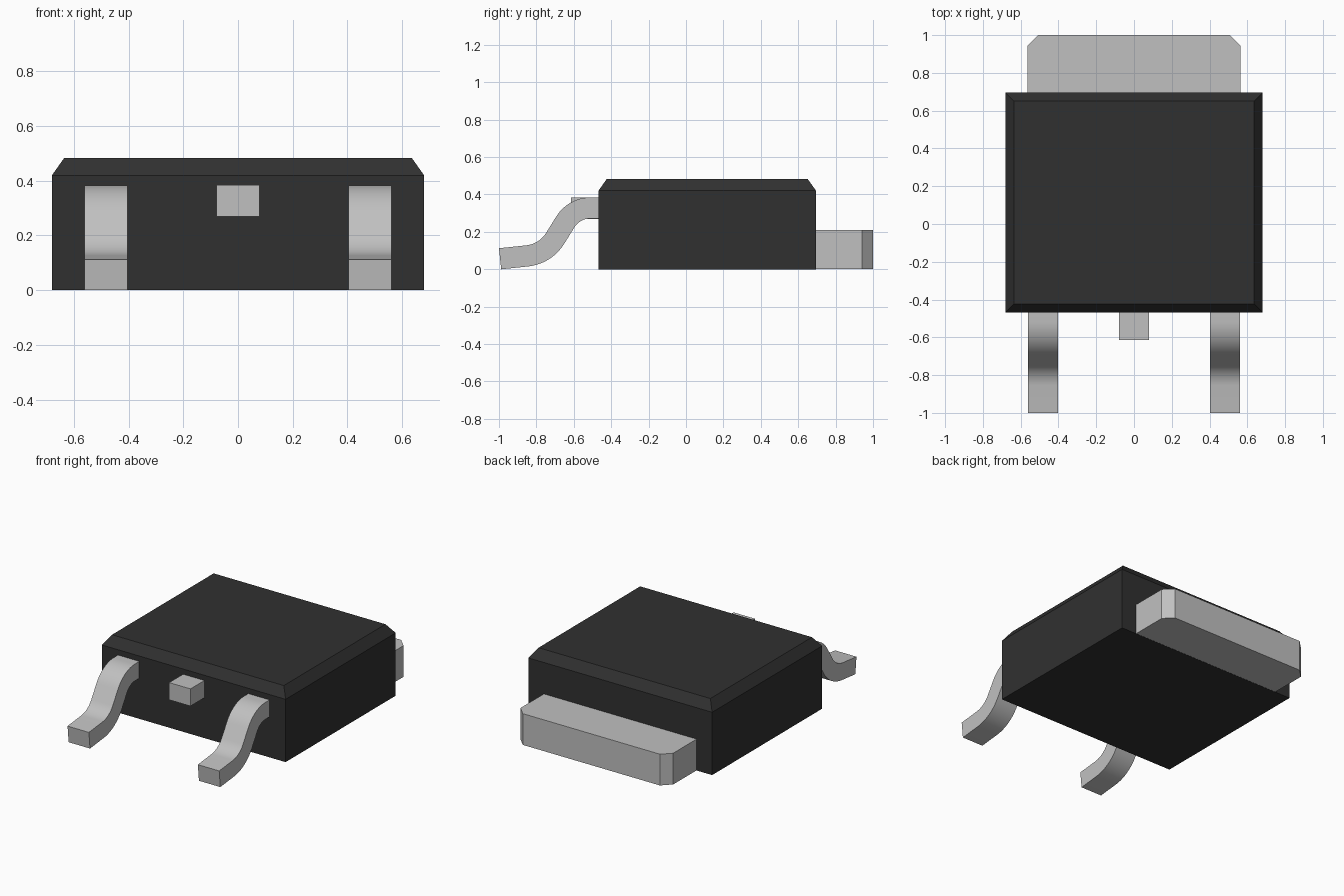
import bpy, bmesh
from math import sin, cos, radians
from mathutils import Vector

cube = bpy.data.objects.get("Cube")
if cube:
    bpy.data.objects.remove(cube, do_unlink=True)


def material(name, rgb):
    m = bpy.data.materials.new(name)
    m.use_nodes = True
    m.diffuse_color = (*rgb, 1)
    m.node_tree.nodes["Principled BSDF"].inputs["Base Color"].default_value = (*rgb, 1)
    return m


BLACK = material("black plastic", (0.03, 0.03, 0.03))
METAL = material("light grey metal", (0.53, 0.53, 0.53))


def prism(name, outline, offset, mat, top_inset=None):
    """Extrude a closed outline by an offset; optionally add a chamfered cap (width, height)."""
    bm = bmesh.new()
    base = bm.faces.new([bm.verts.new(p) for p in outline])
    out = bmesh.ops.extrude_face_region(bm, geom=[base])
    bmesh.ops.translate(bm, verts=[v for v in out["geom"] if isinstance(v, bmesh.types.BMVert)],
                        vec=Vector(offset))
    if top_inset:
        cap = next(f for f in out["geom"] if isinstance(f, bmesh.types.BMFace))
        bmesh.ops.recalc_face_normals(bm, faces=bm.faces[:])
        bmesh.ops.inset_region(bm, faces=[cap], thickness=top_inset[0])
        bmesh.ops.translate(bm, verts=cap.verts[:], vec=(0, 0, top_inset[1]))
    bmesh.ops.recalc_face_normals(bm, faces=bm.faces[:])
    mesh = bpy.data.meshes.new(name)
    bm.to_mesh(mesh)
    bm.free()
    mesh.materials.append(mat)
    ob = bpy.data.objects.new(name, mesh)
    bpy.context.collection.objects.link(ob)
    return ob


# Plastic body with chamfered top rim
prism("body", [(-0.68, -0.468, 0), (0.68, -0.468, 0), (0.68, 0.695, 0), (-0.68, 0.695, 0)],
      (0, 0, 0.42), BLACK, top_inset=(0.063, 0.063))

# Rear metal tab with clipped corners
prism("rear_tab", [(-0.565, 0.67, 0.001), (0.565, 0.67, 0.001), (0.565, 0.942, 0.001),
                   (0.507, 1.0, 0.001), (-0.507, 1.0, 0.001), (-0.565, 0.942, 0.001)],
      (0, 0, 0.209), METAL)

# Short cut-off centre lead
prism("centre_stub", [(-0.079, -0.615, 0.27), (0.079, -0.615, 0.27),
                      (0.079, -0.45, 0.27), (-0.079, -0.45, 0.27)], (0, 0, 0.115), METAL)

# Gull-wing lead: centreline of two opposing bends, thickened into a side profile
HALF, STEEP, FOOT, STEPS = 0.0565, 58, 6, 10
path = [(-0.45, 0.328, 0)]
y, z = -0.52, 0.328
for i in range(STEPS + 1):
    a = radians(STEEP * i / STEPS)
    path.append((y - 0.15 * sin(a), z - 0.15 * (1 - cos(a)), a))
s = radians(STEEP)
y, z = path[-1][0] - 0.1 * cos(s), path[-1][1] - 0.1 * sin(s)
for i in range(STEPS + 1):
    a = radians(STEEP + (FOOT - STEEP) * i / STEPS)
    path.append((y - 0.2 * (sin(s) - sin(a)), z - 0.2 * (cos(a) - cos(s)), a))
y, z, a = path[-1]
run = -0.994 - y
path.append((-0.994, z + run * sin(a) / cos(a), a))
dz = HALF * cos(a) - path[-1][1]        # rest the foot on the ground
path = [(p, q + dz * min(1, i / (STEPS + 2)), t) for i, (p, q, t) in enumerate(path)]
upper = [(p - HALF * sin(t), q + HALF * cos(t)) for p, q, t in path]
lower = [(p + HALF * sin(t), q - HALF * cos(t)) for p, q, t in path]
profile = upper + lower[::-1]

for name, x0 in (("left_lead", 0.403), ("right_lead", -0.561)):
    lead = prism(name, [(x0, p, q) for p, q in profile], (0.158, 0, 0), METAL)
    bpy.ops.object.select_all(action="DESELECT")
    lead.select_set(True)
    bpy.context.view_layer.objects.active = lead
    bpy.ops.object.shade_smooth_by_angle(angle=radians(30))
